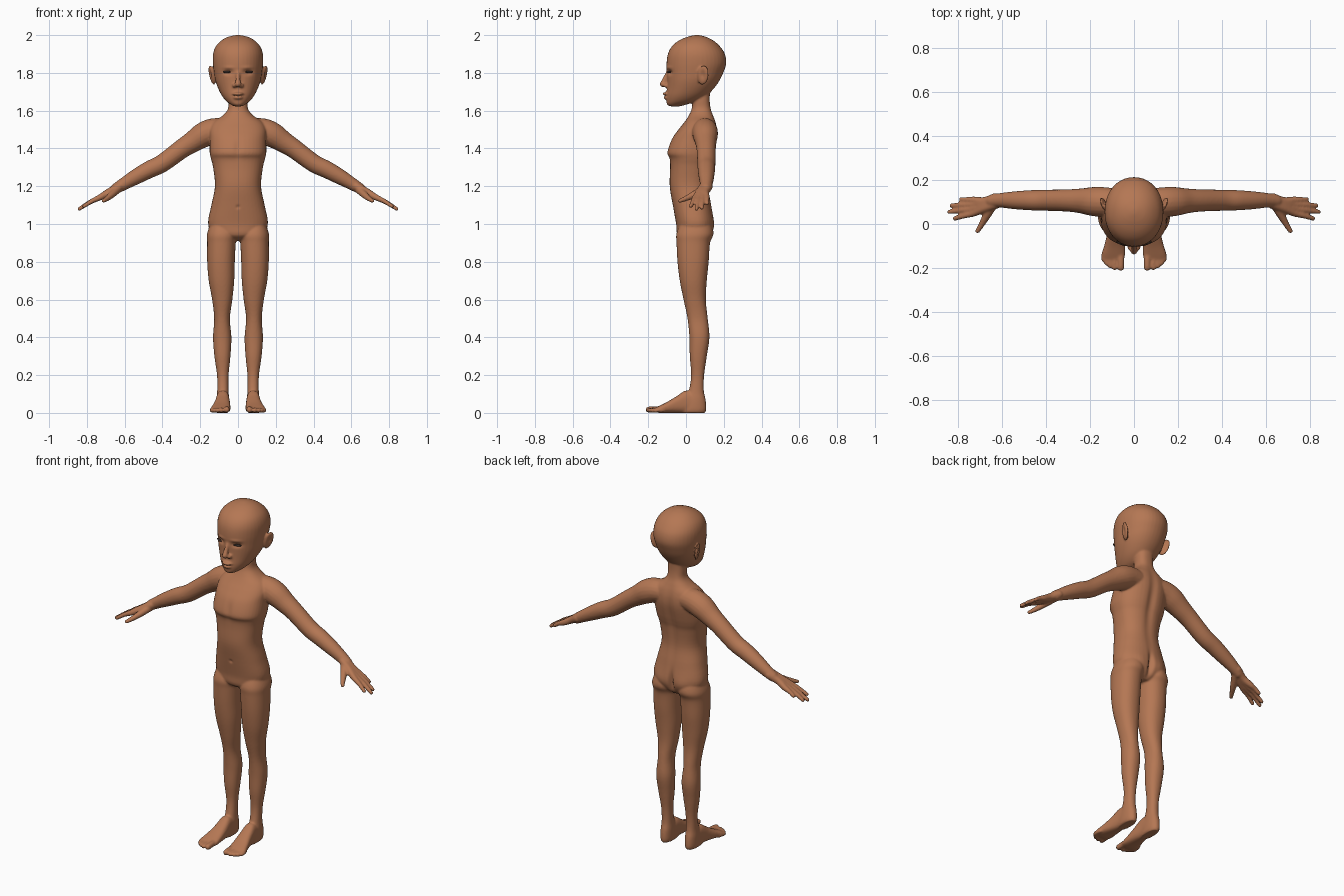
import bpy, bmesh, math
from mathutils import Vector, Matrix

bm = bmesh.new()


def spline(rows, n=5):
    """Catmull-Rom interpolation of rows of numbers."""
    p = [rows[0]] + list(rows) + [rows[-1]]
    out = []
    for i in range(1, len(p) - 2):
        for k in range(n):
            t = k / n
            out.append([0.5 * (2 * b + (c - a) * t + (2 * a - 5 * b + 4 * c - d) * t * t
                               + (3 * b - a - 3 * c + d) * t ** 3)
                        for a, b, c, d in zip(p[i - 1], p[i], p[i + 1], p[i + 2])])
    return out + [list(rows[-1])]


def skin(rings):
    """Join rings of points into a closed tube."""
    vs = [[bm.verts.new(co) for co in r] for r in rings]
    n = len(vs[0])
    for a, b in zip(vs, vs[1:]):
        for i in range(n):
            bm.faces.new((a[i], a[(i + 1) % n], b[(i + 1) % n], b[i]))
    bm.faces.new(vs[0])
    bm.faces.new(vs[-1])


def loft(rows, axis='z', s=1, power=2.2, n=40):
    """Rows (t, x0, x1, b0, b1): superellipse sections along z or y."""
    rings = []
    for t, x0, x1, b0, b1 in spline(rows):
        ring = []
        for i in range(n):
            a = 2 * math.pi * i / n
            c, d = math.cos(a), math.sin(a)
            x = (x0 + x1) / 2 + (x1 - x0) / 2 * math.copysign(abs(c) ** (2 / power), c)
            b = (b0 + b1) / 2 + (b1 - b0) / 2 * math.copysign(abs(d) ** (2 / power), d)
            ring.append((s * x, b, t) if axis == 'z' else (s * x, t, b))
        rings.append(ring)
    skin(rings)


def limb(pts, s=1, n=20):
    """Points (x, y, z, radius): round tube with rounded ends."""
    pts = spline(pts)
    P = [Vector((s * p[0], p[1], p[2])) for p in pts]
    rings = []
    for i, c in enumerate(P):
        d = (P[min(i + 1, len(P) - 1)] - P[max(i - 1, 0)]).normalized()
        u = d.cross(Vector((0, 1, 0)) if abs(d.y) < 0.9 else Vector((1, 0, 0))).normalized()
        v = d.cross(u)
        rings.append([c + pts[i][3] * (u * math.cos(6.28318 * k / n) + v * math.sin(6.28318 * k / n))
                      for k in range(n)])
    skin(rings)
    for c, p in ((P[0], pts[0]), (P[-1], pts[-1])):
        ball(c, (p[3],) * 3)


def ball(c, r, rot=Matrix(), target=None):
    m = Matrix.Translation(c) @ rot @ Matrix.Diagonal((*r, 1))
    bmesh.ops.create_icosphere(target or bm, subdivisions=3, radius=1, matrix=m)


# torso and neck: z, half width, front, back
torso = [(.91, .03, .0, .10), (.94, .12, -.045, .13), (1.0, .158, -.052, .148),
         (1.1, .141, -.07, .135), (1.2, .122, -.086, .12), (1.3, .132, -.084, .128),
         (1.345, .143, -.087, .14), (1.38, .15, -.1, .15), (1.45, .15, -.075, .165),
         (1.5, .15, -.04, .166), (1.54, .13, -.008, .158), (1.575, .08, .015, .145),
         (1.61, .053, .03, .132), (1.66, .05, .034, .126), (1.74, .05, .03, .13)]
loft([(z, -w, w, f, b) for z, w, f, b in torso], power=2.35)

# head
head = [(1.623, .02, -.085, -.03), (1.632, .037, -.1, 0), (1.65, .062, -.104, .06),
        (1.68, .086, -.105, .11), (1.72, .106, -.101, .15), (1.76, .12, -.1, .178),
        (1.8, .127, -.101, .197), (1.85, .133, -.103, .213), (1.9, .132, -.096, .206),
        (1.94, .118, -.075, .18), (1.97, .09, -.04, .147), (1.99, .055, .005, .108),
        (2.0, .012, .045, .07)]
loft([(z, -w, w, f, b) for z, w, f, b in head], power=2.1)

# nose and lips
limb([(0, -.093, 1.81, .010), (0, -.112, 1.768, .012), (0, -.122, 1.741, .017)])
ball((0, -.106, 1.689), (.03, .02, .009))
ball((0, -.101, 1.669), (.026, .018, .010))

for s in (1, -1):
    # nostril wing and ear
    ball((s * .018, -.107, 1.733), (.012, .014, .011))
    ball((s * .138, .09, 1.788), (.011, .032, .054),
         Matrix.Rotation(s * -.35, 4, 'Z') @ Matrix.Rotation(s * .18, 4, 'Y') @ Matrix.Rotation(-.2, 4, 'X'))
    # arm
    limb([(.03, .1, 1.5, .055), (.12, .1, 1.495, .066), (.18, .102, 1.473, .067),
          (.24, .105, 1.435, .057), (.3, .107, 1.396, .051), (.4, .108, 1.322, .048),
          (.47, .108, 1.288, .046), (.54, .108, 1.25, .041), (.6, .108, 1.215, .034),
          (.645, .105, 1.188, .029)], s)
    # fingers, running back through the palm to the wrist
    for yk, y, x in ((.05, .025, .815), (.07, .055, .84), (.09, .084, .83), (.109, .112, .787)):
        line = lambda px: 1.197 - .557 * (px - .63)
        limb([(.63, .105 + (yk - .08) * .5, line(.63), .022), (.68, (yk + .095) / 2, line(.68), .021),
              (.73, yk, line(.73), .0165), ((.73 + x) / 2, (yk + y) / 2, line((.73 + x) / 2) + .004, .0125),
              (x, y, line(x), .0105)], s)
    # thumb
    limb([(.64, .09, 1.182, .022), (.672, .035, 1.152, .018), (.695, -.005, 1.133, .0135),
          (.712, -.033, 1.122, .0105)], s)
    # leg: z, inner, outer, front, back
    loft([(1.02, .03, .14, -.02, .12), (.95, .006, .163, -.05, .142), (.9, .012, .163, -.05, .127),
          (.8, .017, .163, -.045, .12), (.7, .02, .155, -.033, .11), (.6, .03, .137, -.013, .105),
          (.5, .043, .126, .008, .115), (.4, .035, .132, .018, .124), (.3, .04, .125, .02, .11),
          (.2, .05, .111, .027, .096), (.12, .05, .11, .015, .094), (.07, .047, .114, -.01, .104),
          (.02, .047, .114, -.03, .107), (0, .052, .108, -.03, .1)], s=s)
    # foot: y, inner, outer, bottom, top
    loft([(.09, .06, .1, .005, .05), (.05, .048, .112, 0, .1), (0, .046, .115, 0, .118),
          (-.05, .042, .123, 0, .088), (-.1, .04, .136, 0, .058), (-.14, .04, .146, 0, .038),
          (-.165, .048, .14, .003, .026)], 'y', s, 2.6)
    # toes
    for x, y, r in ((.06, -.198, .016), (.088, -.198, .0125), (.108, -.19, .012),
                    (.125, -.178, .0115), (.138, -.162, .011)):
        limb([(.075 + (x - .075) * .9, -.12, r + .003, r), (x, (y - .12) / 2, r + .004, r), (x, y, r + .001, r)], s)

bmesh.ops.recalc_face_normals(bm, faces=bm.faces)


def material(name, col):
    m = bpy.data.materials.new(name)
    m.diffuse_color = (*col, 1)
    return m


def add(name, b, mat):
    me = bpy.data.meshes.new(name)
    b.to_mesh(me)
    ob = bpy.data.objects.new(name, me)
    bpy.context.collection.objects.link(ob)
    me.materials.append(mat)
    return ob


# fuse all parts into one smooth skin
skin_mat = material("brown skin", (.46, .185, .088))
body = add("body", bm, skin_mat)
rm = body.modifiers.new("fuse", 'REMESH')
rm.mode, rm.voxel_size = 'VOXEL', .0055
sm = body.modifiers.new("soften", 'SMOOTH')
sm.factor, sm.iterations = .5, 5
dg = bpy.context.evaluated_depsgraph_get()
fused = bpy.data.meshes.new_from_object(body.evaluated_get(dg))
body.modifiers.clear()
body.data = fused

# sculpted hollows and swellings: centre, radii, push
dents = [((0, .15, .985), (.014, .06, .06), (0, -.022, 0)),      # seat cleft
         ((0, .165, 1.33), (.025, .06, .2), (0, -.012, 0)),      # spine
         ((0, -.1, 1.4), (.018, .05, .05), (0, .006, 0)),        # breastbone
         ((0, -.07, 1.09), (.009, .03, .009), (0, .006, 0)),     # navel
         ((0, -.12, 1.679), (.03, .03, .003), (0, .006, 0))]     # mouth line
for s in (1, -1):
    dents += [((s * .052, -.09, 1.803), (.024, .04, .013), (0, .013, 0)),     # eye socket
              ((s * .05, -.09, 1.828), (.03, .04, .008), (0, -.004, 0)),      # brow
              ((s * .15, .088, 1.79), (.02, .013, .024), (-s * .008, 0, 0)),  # ear hollow
              ((s * .07, .14, .98), (.04, .05, .05), (0, .006, 0))]           # buttock
for v in fused.vertices:
    p = v.co.copy()
    for c, r, d in dents:
        q = sum(((p[i] - c[i]) / r[i]) ** 2 for i in range(3))
        if q < 9:
            v.co += Vector(d) * math.exp(-q)
fused.materials.clear()
fused.materials.append(skin_mat)
for f in fused.polygons:
    f.use_smooth = True
    f.material_index = 0
fused.update()

# eyes, set into the sockets
eye_mat = material("dark eye", (.05, .035, .03))
bpy.context.view_layer.update()
for s, side in ((1, "left"), (-1, "right")):
    hit, loc, nor, idx = body.closest_point_on_mesh((s * .06, -.11, 1.803))
    b = bmesh.new()
    ball(Vector((s * .06, loc.y + .001, 1.805)), (.023, .005, .006), Matrix.Rotation(s * .42, 4, 'Z'), b)
    eye = add(side + "_eye", b, eye_mat)
    for f in eye.data.polygons:
        f.use_smooth = True
